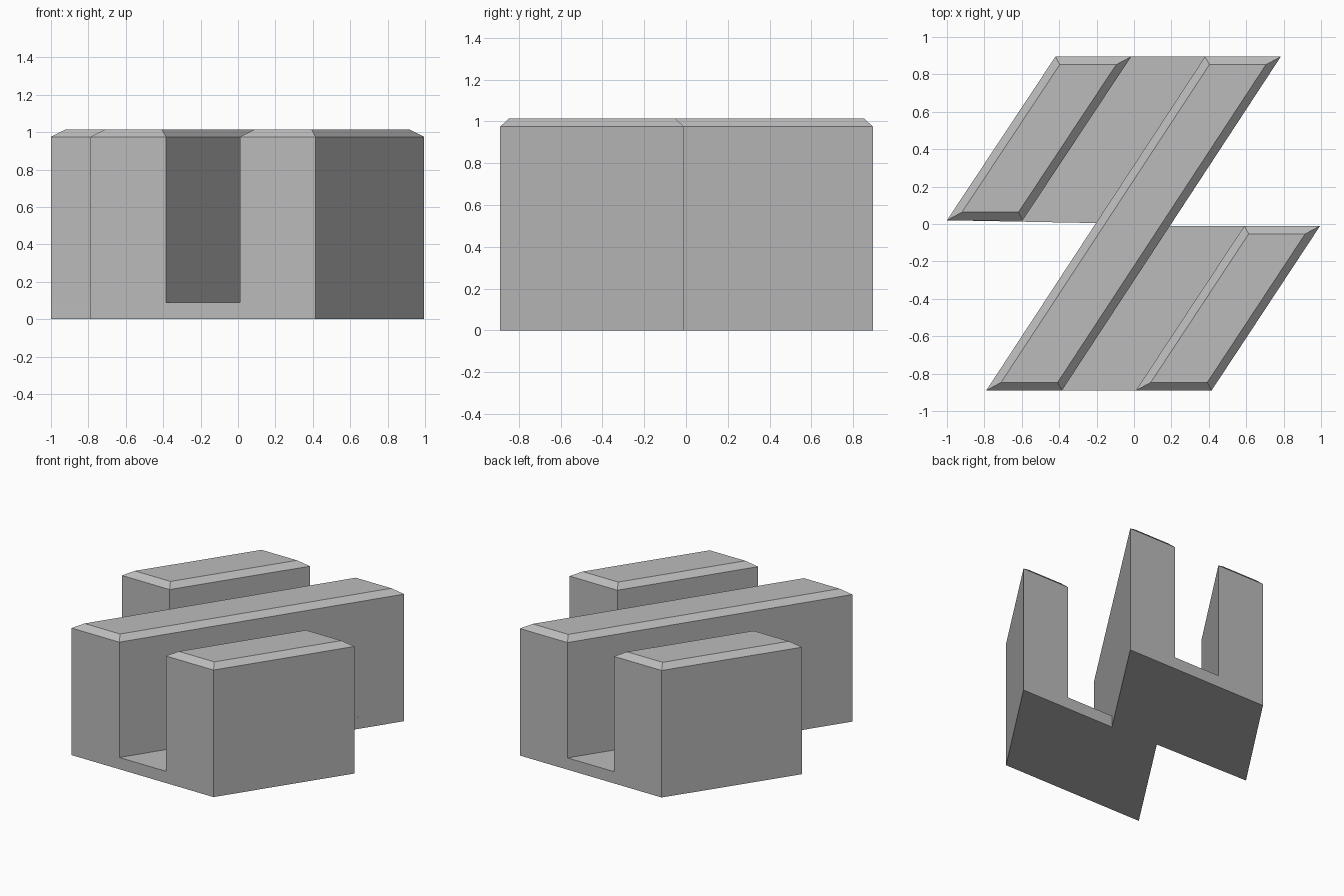
import bpy
import bmesh
from mathutils import Vector

cube = bpy.data.objects.get("Cube")
if cube:
    bpy.data.objects.remove(cube, do_unlink=True)

BASE_TOP, SIDE_TOP, TOP = 0.09, 0.975, 1.015
WIDTH, BEVEL = 0.405, 0.043

grey = bpy.data.materials.new("plain grey")
grey.use_nodes = True
colour = (0.5, 0.5, 0.5, 1.0)
grey.diffuse_color = colour
grey.node_tree.nodes["Principled BSDF"].inputs["Base Color"].default_value = colour


def loft(name, rings, bottom):
    """Join matching outlines, each a list of (x, y) at a height."""
    bm = bmesh.new()
    loops = [[bm.verts.new((x, y, z)) for x, y in ring] for ring, z in rings]
    for low, high in zip(loops, loops[1:]):
        for i in range(len(low)):
            j = (i + 1) % len(low)
            bm.faces.new((low[i], low[j], high[j], high[i]))
    bm.faces.new(loops[-1])
    if bottom:
        bm.faces.new(reversed(loops[0]))
    mesh = bpy.data.meshes.new(name)
    bm.to_mesh(mesh)
    bm.free()
    mesh.materials.append(grey)
    obj = bpy.data.objects.new(name, mesh)
    bpy.context.collection.objects.link(obj)
    return obj


def bar_outline(front, back, inset=0.0):
    """Slanted four-sided outline, moved inwards evenly on every side."""
    front, back = Vector(front), Vector(back)
    run = back - front
    along = run * (inset / run.y)
    across = Vector((inset * run.length / run.y, 0))
    width = Vector((WIDTH, 0))
    return [front + along + across, front + width + along - across,
            back + width - along - across, back - along + across]


# Low floor joining the three bars
floor = [(-0.79, -0.89), (0.415, -0.89), (0.995, -0.01), (0.192, -0.01),
         (0.785, 0.895), (-0.42, 0.895), (-1.0, 0.02), (-0.203, 0.005)]
loft("floor_slab", [(floor, 0), (floor, BASE_TOP)], True)

# Slanted bars with chamfered tops, given by their left-hand edges
bars = {
    "back_short_bar": ((-1.0, 0.02), (-0.42, 0.895)),
    "middle_long_bar": ((-0.79, -0.89), (0.38, 0.895)),
    "front_short_bar": ((0.01, -0.89), (0.59, -0.01)),
}
for name, (front, back) in bars.items():
    outline = bar_outline(front, back)
    loft(name, [(outline, BASE_TOP), (outline, SIDE_TOP),
                (bar_outline(front, back, BEVEL), TOP)], False)
